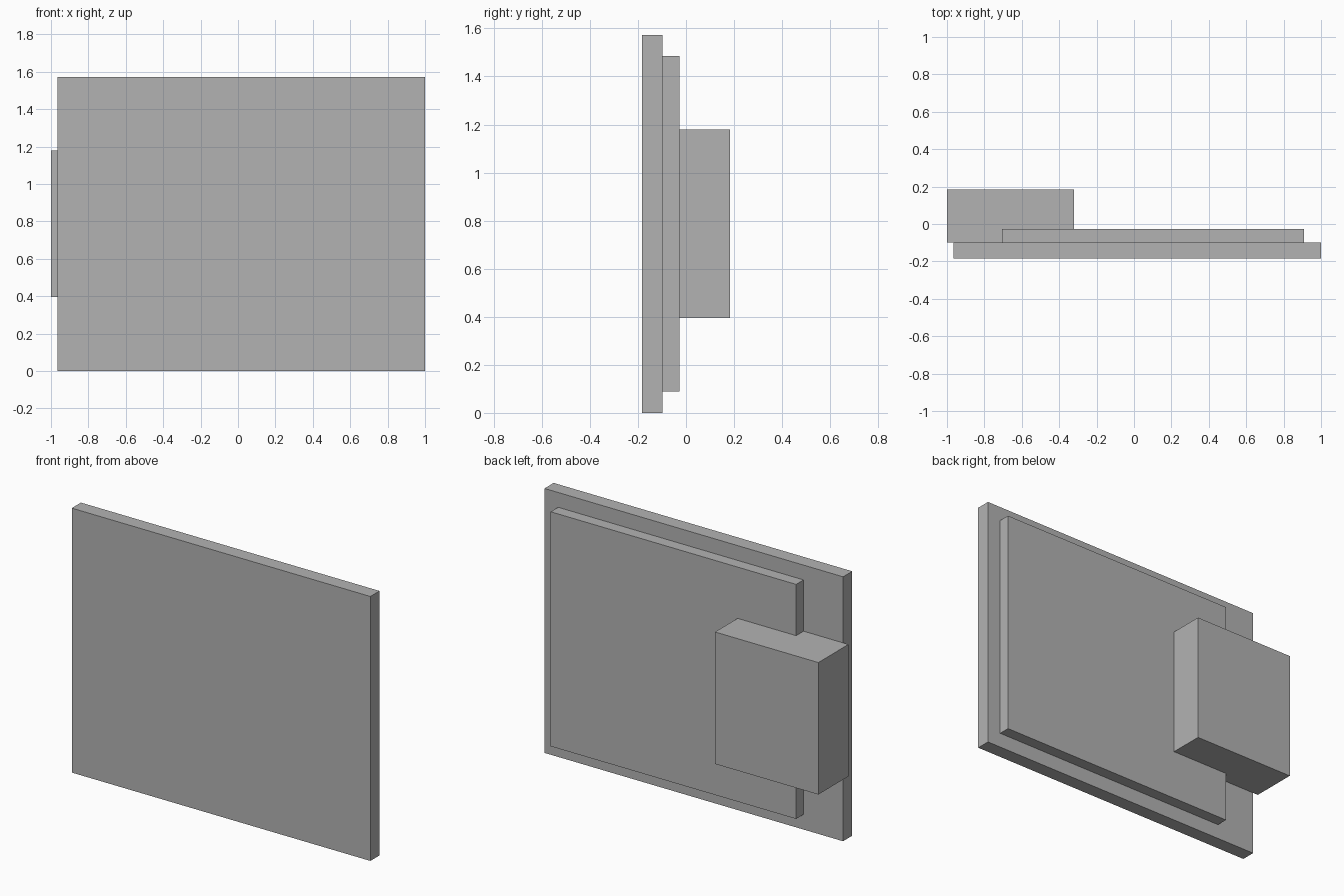
import bpy

cube = bpy.data.objects.get("Cube")
if cube:
    bpy.data.objects.remove(cube, do_unlink=True)

# Single grey finish
grey = bpy.data.materials.new("plain_grey")
grey.use_nodes = True
colour = (0.45, 0.45, 0.45, 1)
grey.diffuse_color = colour
grey.node_tree.nodes["Principled BSDF"].inputs["Base Color"].default_value = colour


def box(name, low, high):
    """Box spanning two opposite corners."""
    centre = [(a + b) / 2 for a, b in zip(low, high)]
    bpy.ops.mesh.primitive_cube_add(size=1, location=centre)
    obj = bpy.context.object
    obj.name = name
    obj.scale = [b - a for a, b in zip(low, high)]
    bpy.ops.object.transform_apply(location=False, rotation=False, scale=True)
    obj.data.materials.append(grey)
    return obj


FRONT, PLATE_BACK, PANEL_BACK, BACK = -0.184, -0.098, -0.028, 0.184

# Large front plate
box("front_plate", (-0.965, FRONT, 0), (1, PLATE_BACK, 1.573))

# Thinner panel behind the plate
box("back_panel", (-0.705, PLATE_BACK, 0.09), (0.91, PANEL_BACK, 1.485))

# Block wrapping the panel edge, notched where the panel passes into it
block = box("side_block", (-1, PLATE_BACK, 0.395), (-0.32, BACK, 1.18))
cutter = box("panel_notch_cutter", (-0.705, PLATE_BACK - 0.1, 0.3), (0, PANEL_BACK, 1.3))
cutter.hide_render = True
cutter.hide_viewport = True
notch = block.modifiers.new("panel_notch", "BOOLEAN")
notch.operation = "DIFFERENCE"
notch.solver = "EXACT"
notch.object = cutter
